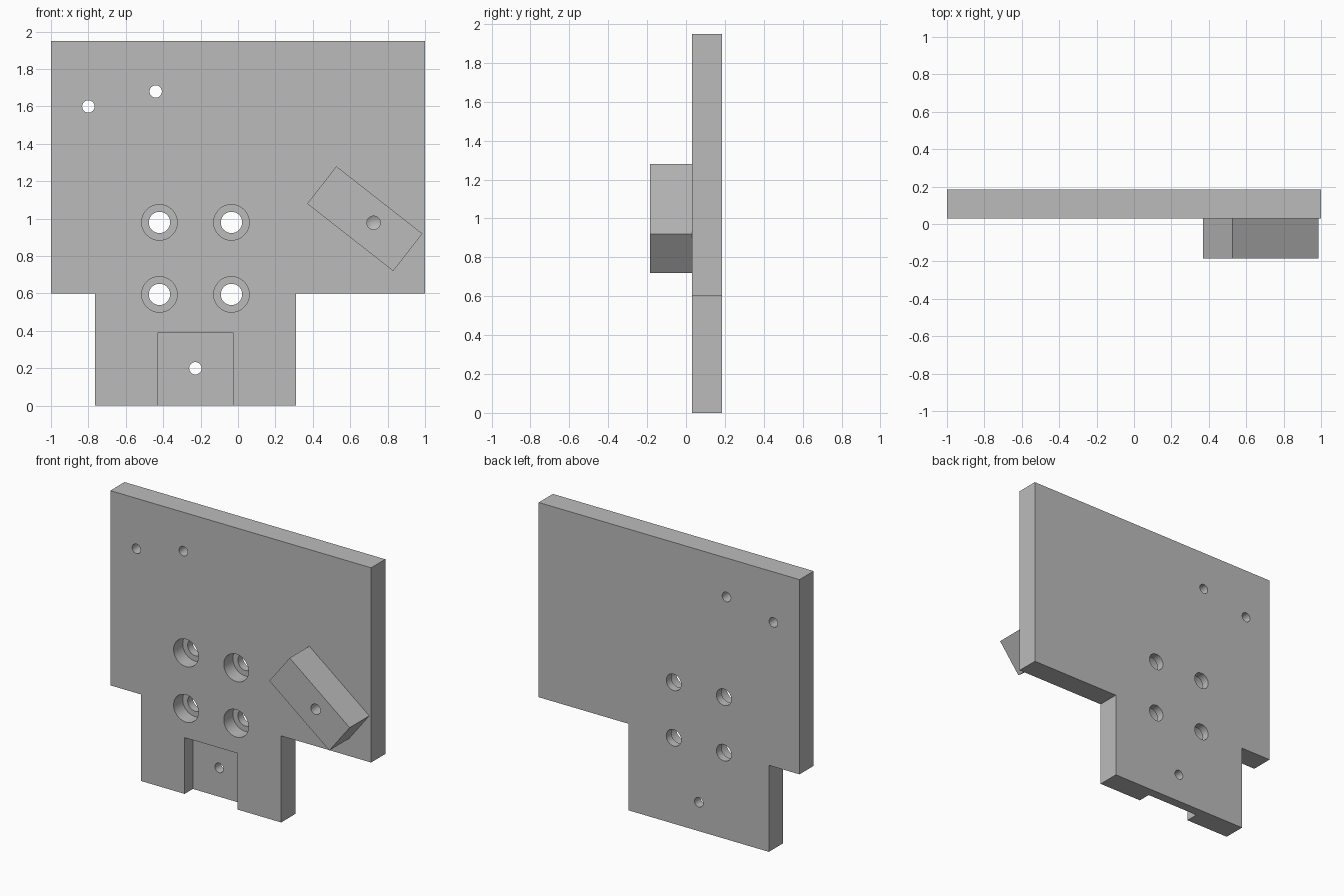
import bpy
import bmesh
from math import atan2
from mathutils import Matrix, Vector

if "Cube" in bpy.data.objects:
    bpy.data.objects.remove(bpy.data.objects["Cube"], do_unlink=True)

FRONT, BACK, BLOCK_FRONT = 0.03, 0.185, -0.185

grey = bpy.data.materials.new("plain grey")
grey.use_nodes = True
grey.diffuse_color = (0.5, 0.5, 0.5, 1)
grey.node_tree.nodes["Principled BSDF"].inputs["Base Color"].default_value = (0.5, 0.5, 0.5, 1)


def make_object(name, bm):
    bmesh.ops.recalc_face_normals(bm, faces=bm.faces)
    mesh = bpy.data.meshes.new(name)
    bm.to_mesh(mesh)
    bm.free()
    mesh.materials.append(grey)
    obj = bpy.data.objects.new(name, mesh)
    bpy.context.collection.objects.link(obj)
    return obj


def prism(name, outline, y0, y1):
    """Extrude an (x, z) outline from y0 to y1."""
    bm = bmesh.new()
    face = bm.faces.new([bm.verts.new((x, y0, z)) for x, z in outline])
    side = bmesh.ops.extrude_face_region(bm, geom=[face])["geom"]
    moved = [v for v in side if isinstance(v, bmesh.types.BMVert)]
    bmesh.ops.translate(bm, verts=moved, vec=(0, y1 - y0, 0))
    return make_object(name, bm)


def drill(name, x, z, r0, r1, y0, y1):
    """Round cutter along y; r1 = 0 makes a cone."""
    bm = bmesh.new()
    turn = Matrix.Rotation(atan2(-1, 0), 4, "X")
    bmesh.ops.create_cone(bm, cap_ends=True, segments=48, radius1=r0, radius2=r1,
                          depth=y1 - y0,
                          matrix=Matrix.Translation((x, (y0 + y1) / 2, z)) @ turn)
    bmesh.ops.remove_doubles(bm, verts=bm.verts, dist=1e-5)
    return make_object(name, bm)


def cut(target, cutters):
    """Subtract every cutter, then drop the cutters."""
    bpy.context.view_layer.objects.active = target
    for cutter in cutters:
        cutter.hide_render = True
        mod = target.modifiers.new("cut", "BOOLEAN")
        mod.operation = "DIFFERENCE"
        mod.solver = "EXACT"
        mod.object = cutter
        bpy.ops.object.modifier_apply(modifier=mod.name)
        bpy.data.objects.remove(cutter, do_unlink=True)


def smooth(obj):
    bpy.ops.object.select_all(action="DESELECT")
    obj.select_set(True)
    bpy.context.view_layer.objects.active = obj
    bpy.ops.object.shade_smooth_by_angle(angle=0.5)


# Upright plate with a narrower lower tab
plate = prism("mounting_plate", [(-1, 1.95), (1, 1.95), (1, 0.6), (0.31, 0.6),
                                 (0.31, 0), (-0.765, 0), (-0.765, 0.6), (-1, 0.6)],
              FRONT, BACK)

# Shallow pocket open at the bottom edge
cutters = [prism("pocket_cutter", [(-0.43, -0.1), (-0.025, -0.1), (-0.025, 0.39), (-0.43, 0.39)],
                 FRONT - 0.1, FRONT + 0.09)]

# Small through holes
for x, z in [(-0.8, 1.6), (-0.44, 1.68), (-0.228, 0.2)]:
    cutters.append(drill("pin_cutter", x, z, 0.033, 0.033, FRONT - 0.1, BACK + 0.1))

# Four counterbored bolt holes
for x in (-0.42, -0.035):
    for z in (0.98, 0.595):
        cutters.append(drill("counterbore_cutter", x, z, 0.095, 0.095, FRONT - 0.1, FRONT + 0.1))
        cutters.append(drill("bolt_cutter", x, z, 0.057, 0.057, FRONT - 0.1, BACK + 0.1))
cut(plate, cutters)
smooth(plate)

# Tilted stop block on the front
centre, along, across = Vector((0.678, 1.0)), Vector((0.23, -0.18)), Vector((0.078, 0.1))
block = prism("tilted_block", [centre + a * along + b * across
                               for a, b in [(-1, -1), (1, -1), (1, 1), (-1, 1)]],
              BLOCK_FRONT, FRONT)

# Blind drilled hole with a conical tip
cut(block, [drill("blind_cutter", 0.725, 0.978, 0.036, 0.036, BLOCK_FRONT - 0.1, BLOCK_FRONT + 0.13),
            drill("tip_cutter", 0.725, 0.978, 0.036, 0, BLOCK_FRONT + 0.13, BLOCK_FRONT + 0.15)])
smooth(block)
